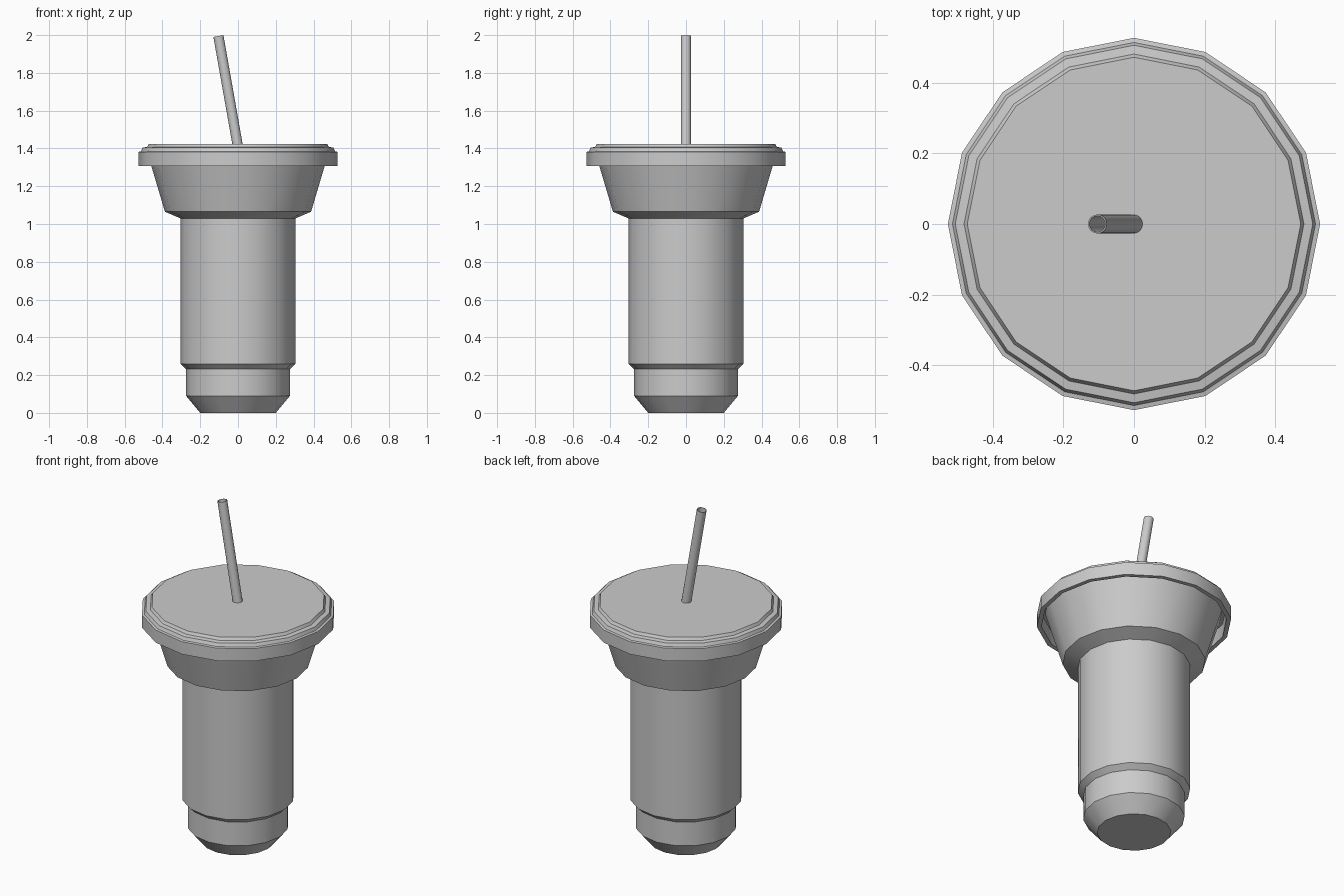
import bpy, bmesh, math
from mathutils import Matrix, Vector

if "Cube" in bpy.data.objects:
    bpy.data.objects.remove(bpy.data.objects["Cube"])

SIDES = 16


def finish(name, bm):
    bmesh.ops.recalc_face_normals(bm, faces=bm.faces)
    mesh = bpy.data.meshes.new(name)
    bm.to_mesh(mesh)
    bm.free()
    obj = bpy.data.objects.new(name, mesh)
    bpy.context.collection.objects.link(obj)
    bpy.ops.object.select_all(action='DESELECT')
    obj.select_set(True)
    bpy.context.view_layer.objects.active = obj
    bpy.ops.object.shade_smooth_by_angle(angle=math.radians(30))
    return obj


def lathe(name, profile, sides=SIDES, cap_start=False, cap_end=False, closed=False, matrix=None):
    """Sweep a (radius, height) profile around z."""
    bm = bmesh.new()
    rings = [[bm.verts.new((r * math.cos(2 * math.pi * i / sides),
                            r * math.sin(2 * math.pi * i / sides), z))
              for i in range(sides)] for r, z in profile]
    pairs = list(zip(rings, rings[1:]))
    if closed:
        pairs.append((rings[-1], rings[0]))
    for a, b in pairs:
        for i in range(sides):
            j = (i + 1) % sides
            bm.faces.new((a[i], a[j], b[j], b[i]))
    if cap_start:
        bm.faces.new(rings[0])
    if cap_end:
        bm.faces.new(rings[-1])
    if matrix:
        bm.transform(matrix)
    return finish(name, bm)


# Cup: chamfered foot, straight grip, flared mouth
lathe("cup", [(0.2, 0), (0.275, 0.09), (0.275, 0.232), (0.305, 0.26), (0.305, 1.03),
              (0.387, 1.065), (0.482, 1.385)], cap_start=True)

# Lid: stepped top with a hollow rim skirt
lathe("lid", [(0.502, 1.385), (0.502, 1.307), (0.527, 1.307), (0.527, 1.382),
              (0.514, 1.385), (0.506, 1.404), (0.481, 1.408), (0.472, 1.424)],
      cap_start=True, cap_end=True)

# Straw: thin open tube tilted towards -x
tilt = Matrix.Translation(Vector((-0.003, 0, 1.424))) @ Matrix.Rotation(math.radians(-10), 4, 'Y')
lathe("straw", [(0.027, -0.03), (0.027, 0.58), (0.023, 0.58), (0.023, -0.03)],
      closed=True, matrix=tilt)
